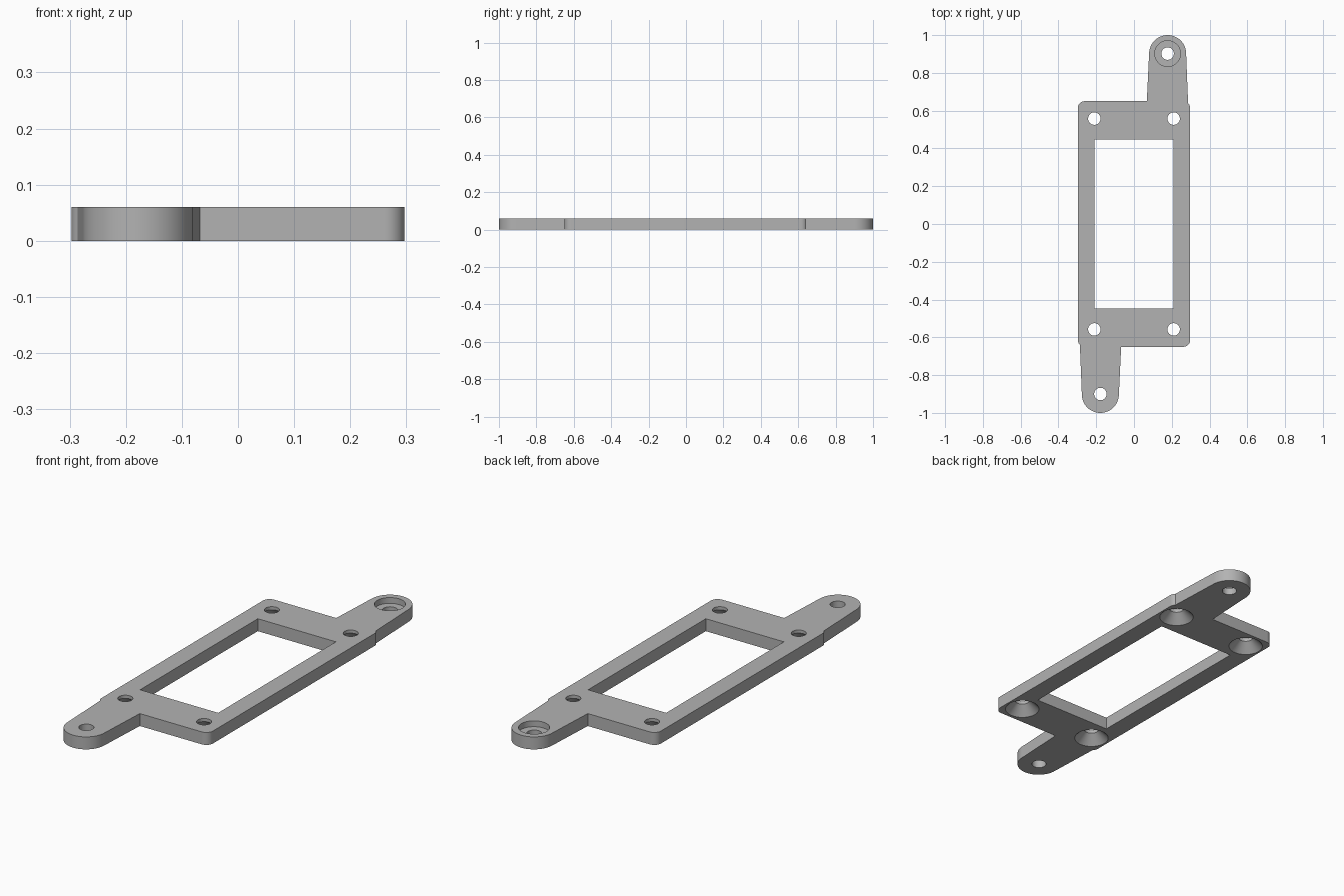
import bpy, bmesh, math
from mathutils import Vector

cube = bpy.data.objects.get("Cube")
if cube:
    bpy.data.objects.remove(cube, do_unlink=True)

THICK = 0.06
HALF_X, HALF_Y, CORNER = 0.297, 0.65, 0.035
TAB_X, TAB_Y, TAB_R = 0.178, 0.902, 0.098
HOLE_R = 0.033

grey = bpy.data.materials.new("plain grey")
grey.use_nodes = True
colour = (0.45, 0.45, 0.45, 1)
grey.diffuse_color = colour
grey.node_tree.nodes["Principled BSDF"].inputs["Base Color"].default_value = colour


def arc(cx, cy, r, start, end, steps):
    angles = [math.radians(start + (end - start) * i / steps) for i in range(steps + 1)]
    return [(cx + r * math.cos(a), cy + r * math.sin(a)) for a in angles]


def make_object(name, bm):
    bmesh.ops.recalc_face_normals(bm, faces=bm.faces)
    mesh = bpy.data.meshes.new(name)
    bm.to_mesh(mesh)
    bm.free()
    mesh.materials.append(grey)
    obj = bpy.data.objects.new(name, mesh)
    bpy.context.collection.objects.link(obj)
    return obj


def add_prism(bm, outline, bottom, top):
    face = bm.faces.new([bm.verts.new((x, y, bottom)) for x, y in outline])
    result = bmesh.ops.extrude_face_region(bm, geom=[face])
    verts = [v for v in result["geom"] if isinstance(v, bmesh.types.BMVert)]
    bmesh.ops.translate(bm, verts=verts, vec=(0, 0, top - bottom))


def add_turned(bm, x, y, profile, sides=48):
    # Closed turned solid from (radius, height) pairs, bottom to top
    rings = [[bm.verts.new((px, py, z)) for px, py in arc(x, y, r, 0, 360, sides)[:-1]]
             for r, z in profile]
    for low, high in zip(rings, rings[1:]):
        for i in range(sides):
            j = (i + 1) % sides
            bm.faces.new((low[i], low[j], high[j], high[i]))
    bm.faces.new(rings[0][::-1])
    bm.faces.new(rings[-1])


# Frame outline with one rounded tab, repeated by a half turn
cx, cy = HALF_X - CORNER, HALF_Y - CORNER
half = arc(cx, -cy, CORNER, -90, 0, 10)
half += arc(cx, cy, CORNER, 0, 46, 6)
half += arc(TAB_X, TAB_Y, TAB_R, 0, 180, 40)
half.append((0.068, HALF_Y))
outline = half + [(-x, -y) for x, y in half]
bm = bmesh.new()
add_prism(bm, outline, 0, THICK)
plate = make_object("mounting_plate", bm)

# Central window
bm = bmesh.new()
wx, wy = 0.208, 0.448
add_prism(bm, [(-wx, -wy), (wx, -wy), (wx, wy), (-wx, wy)], -0.1, 0.2)

# Corner screw holes, countersunk from below
for sx in (-1, 1):
    for sy in (-1, 1):
        add_turned(bm, sx * 0.21, sy * 0.558,
                   [(0.088, -0.01), (0.078, 0), (HOLE_R, 0.045), (HOLE_R, 0.1)])

# Tab holes, the rear one counterbored from above
add_turned(bm, -TAB_X, -TAB_Y + 0.002, [(HOLE_R, -0.1), (HOLE_R, 0.2)])
add_turned(bm, TAB_X, TAB_Y, [(HOLE_R, -0.1), (HOLE_R, 0.032), (0.068, 0.032), (0.068, 0.2)])
cutter = make_object("hole_cutter", bm)
cutter.hide_render = True

# Cut, then keep the finished mesh
cut = plate.modifiers.new("holes", "BOOLEAN")
cut.operation = "DIFFERENCE"
cut.solver = "EXACT"
cut.object = cutter
bpy.context.view_layer.update()
graph = bpy.context.evaluated_depsgraph_get()
finished = bpy.data.meshes.new_from_object(plate.evaluated_get(graph))
plate.modifiers.clear()
plate.data = finished
bpy.data.objects.remove(cutter, do_unlink=True)

# Smooth round walls, sharp edges
for obj in bpy.context.selected_objects:
    obj.select_set(False)
plate.select_set(True)
bpy.context.view_layer.objects.active = plate
bpy.ops.object.shade_smooth_by_angle(angle=math.radians(30))
